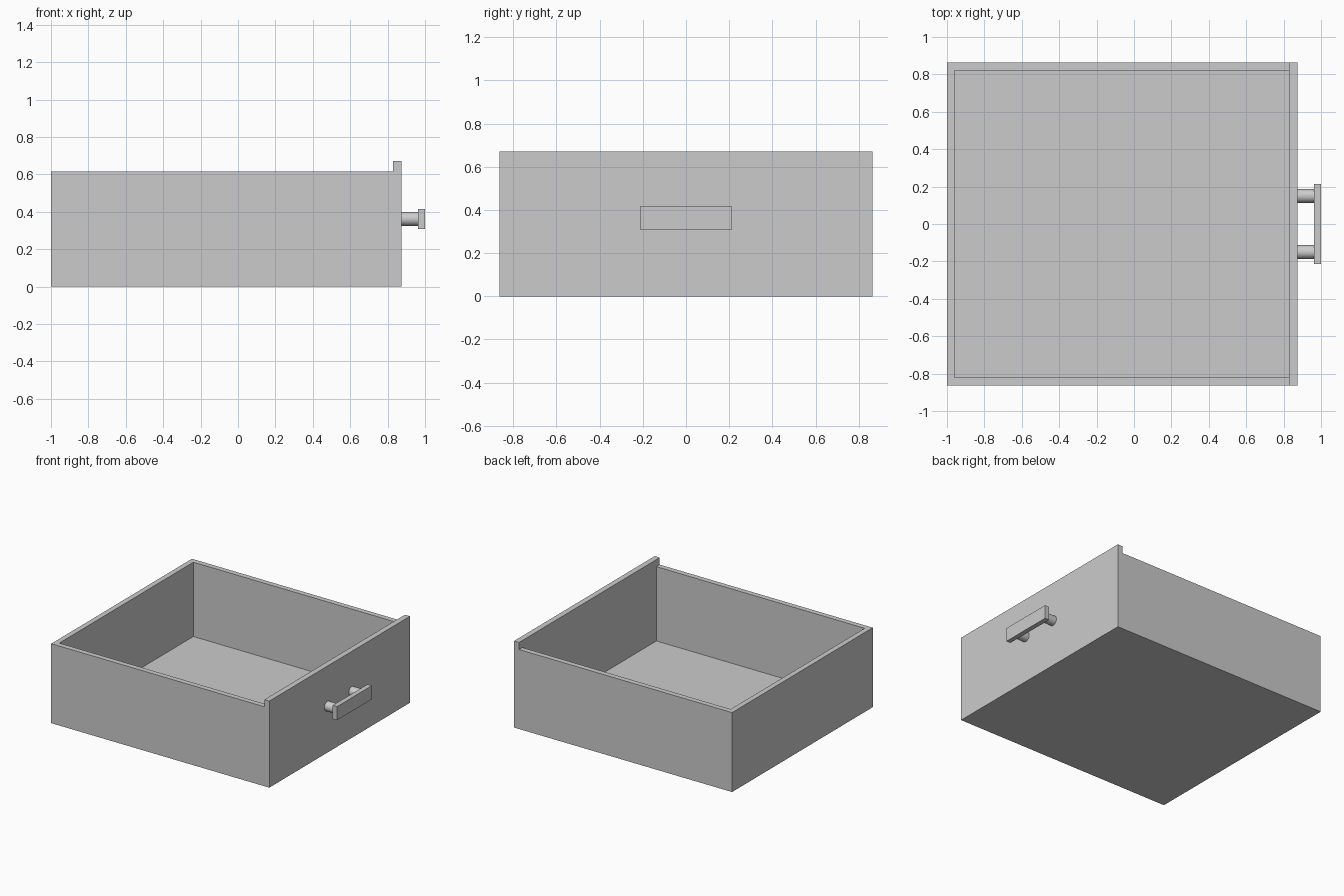
import bpy
import math

cube = bpy.data.objects.get("Cube")
if cube:
    bpy.data.objects.remove(cube, do_unlink=True)

# Single plain finish
grey = bpy.data.materials.new("plain grey")
grey.use_nodes = True
colour = (0.6, 0.6, 0.6, 1)
grey.diffuse_color = colour
grey.node_tree.nodes["Principled BSDF"].inputs["Base Color"].default_value = colour


def box(name, x, y, z):
    """Box from (min, max) ranges on each axis."""
    bpy.ops.mesh.primitive_cube_add(size=1)
    ob = bpy.context.object
    ob.name = name
    ob.location = [(a + b) / 2 for a, b in (x, y, z)]
    ob.scale = [b - a for a, b in (x, y, z)]
    bpy.ops.object.transform_apply(location=True, rotation=False, scale=True)
    ob.data.materials.append(grey)
    return ob


BACK, PANEL_IN, PANEL_OUT = -1.0, 0.83, 0.873
HALF_W, WALL, FLOOR = 0.863, 0.041, 0.04
SIDE_TOP, PANEL_TOP = 0.617, 0.672
INNER_W = HALF_W - WALL
BACK_IN = BACK + WALL

# Open tray: floor, back wall and two side walls
box("drawer_floor", (BACK_IN, PANEL_IN), (-INNER_W, INNER_W), (0, FLOOR))
box("back_wall", (BACK, BACK_IN), (-HALF_W, HALF_W), (0, SIDE_TOP))
for name, s in (("left", 1), ("right", -1)):
    ys = sorted((s * INNER_W, s * HALF_W))
    box(name + "_wall", (BACK_IN, PANEL_IN), ys, (0, SIDE_TOP))

# Taller face panel carrying the handle
box("face_panel", (PANEL_IN, PANEL_OUT), (-HALF_W, HALF_W), (0, PANEL_TOP))

# Handle: flat bar on two round posts
BAR_IN, HANDLE_Z = 0.963, 0.362
box("handle_bar", (BAR_IN, 1.0), (-0.213, 0.213), (HANDLE_Z - 0.053, HANDLE_Z + 0.053))
for name, y in (("left", 0.15), ("right", -0.15)):
    bpy.ops.mesh.primitive_cylinder_add(
        vertices=32, radius=0.037, depth=BAR_IN - PANEL_OUT,
        location=((BAR_IN + PANEL_OUT) / 2, y, HANDLE_Z), rotation=(0, math.pi / 2, 0))
    post = bpy.context.object
    post.name = name + "_handle_post"
    post.data.materials.append(grey)
    bpy.ops.object.shade_smooth_by_angle()
